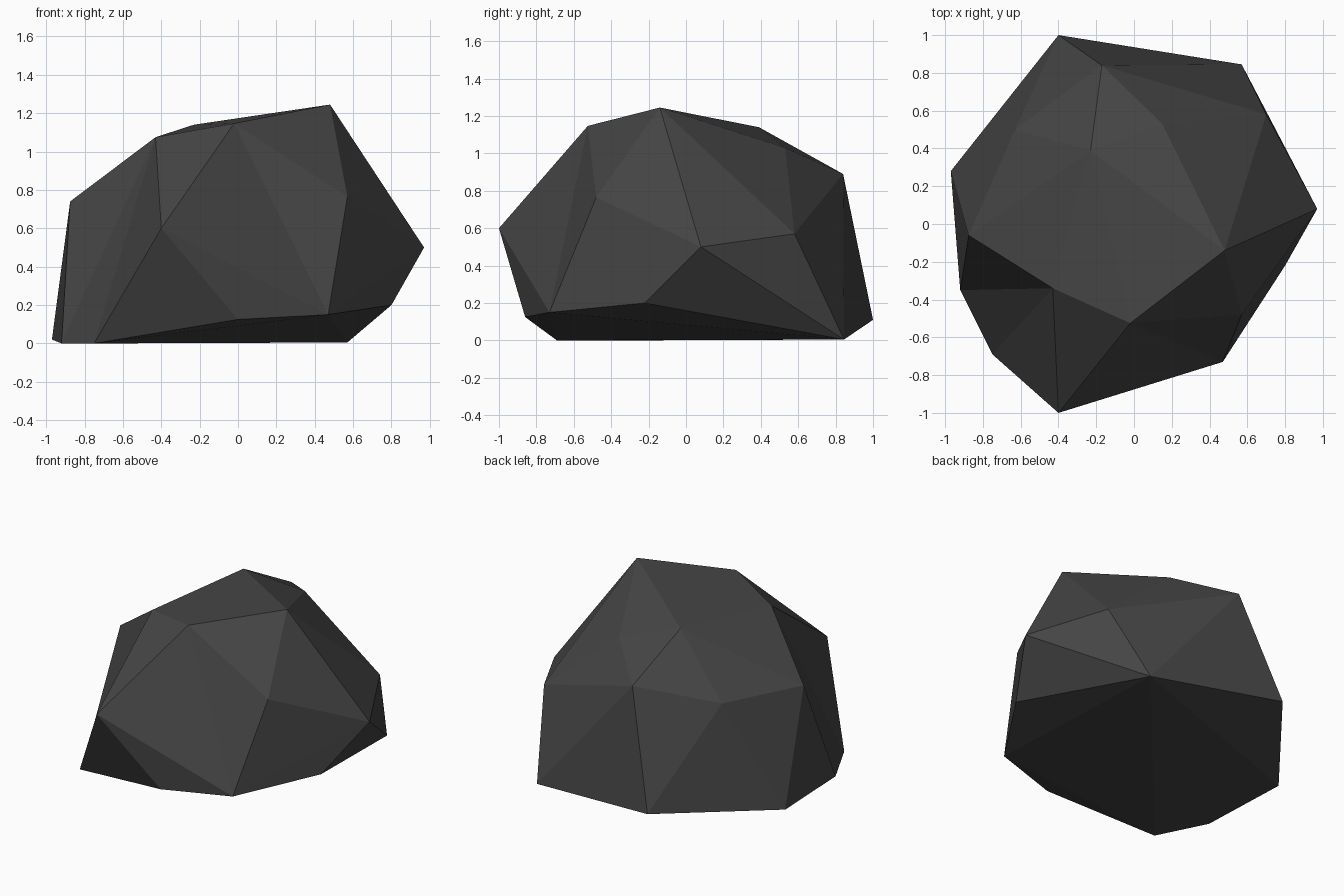
import bpy
import bmesh

default_cube = bpy.data.objects.get("Cube")
if default_cube:
    bpy.data.objects.remove(default_cube, do_unlink=True)


def make_material(name, colour):
    """One flat colour for the viewport and the render."""
    material = bpy.data.materials.new(name)
    material.use_nodes = True
    material.diffuse_color = colour
    shader = material.node_tree.nodes["Principled BSDF"]
    shader.inputs["Base Color"].default_value = colour
    shader.inputs["Roughness"].default_value = 0.9
    return material


# Corners of the boulder
corners = {
    # crown
    "peak": (0.48, -0.14, 1.245),
    "crown_front": (-0.02, -0.525, 1.147),
    "crown_back": (-0.23, 0.39, 1.14),
    "crown_side": (-0.43, -0.34, 1.075),
    "shoulder_back": (0.15, 0.53, 1.03),
    "ridge_back": (-0.17, 0.84, 0.89),
    # flanks
    "nose": (-0.40, -1.0, 0.60),
    "flank_front": (0.57, -0.48, 0.765),
    "flank_left": (0.97, 0.08, 0.50),
    "flank_back": (0.70, 0.58, 0.57),
    "flank_right": (-0.875, -0.06, 0.74),
    "flank_rear_right": (-0.63, 0.50, 0.76),
    # foot
    "foot_left": (0.80, -0.22, 0.20),
    "foot_front_left": (0.47, -0.73, 0.15),
    "foot_front": (0.0, -0.86, 0.125),
    "foot_front_right": (-0.75, -0.69, 0.0),
    "foot_right": (-0.92, -0.35, 0.0),
    "foot_rear_right": (-0.97, 0.28, 0.02),
    "foot_back": (-0.40, 1.0, 0.11),
    "foot_rear_left": (0.57, 0.845, 0.005),
}

# Wrap the corners in a faceted skin
bm = bmesh.new()
verts = {name: bm.verts.new(point) for name, point in corners.items()}
bmesh.ops.convex_hull(bm, input=list(bm.verts))
bmesh.ops.triangulate(bm, faces=list(bm.faces))

# Turn some edges inward to make the shallow hollows
hollows = [
    ("nose", "flank_right"),
    ("flank_right", "foot_front_right"),
    ("nose", "flank_front"),
]
for start, end in hollows:
    edge = bm.edges.get((verts[start], verts[end]))
    if edge:
        bmesh.utils.edge_rotate(edge, True)

bmesh.ops.recalc_face_normals(bm, faces=list(bm.faces))
mesh = bpy.data.meshes.new("boulder")
bm.to_mesh(mesh)
bm.free()

# Flat shaded boulder in one grey
boulder = bpy.data.objects.new("boulder", mesh)
bpy.context.collection.objects.link(boulder)
mesh.materials.append(make_material("dark grey stone", (0.06, 0.06, 0.06, 1.0)))
for polygon in mesh.polygons:
    polygon.use_smooth = False
